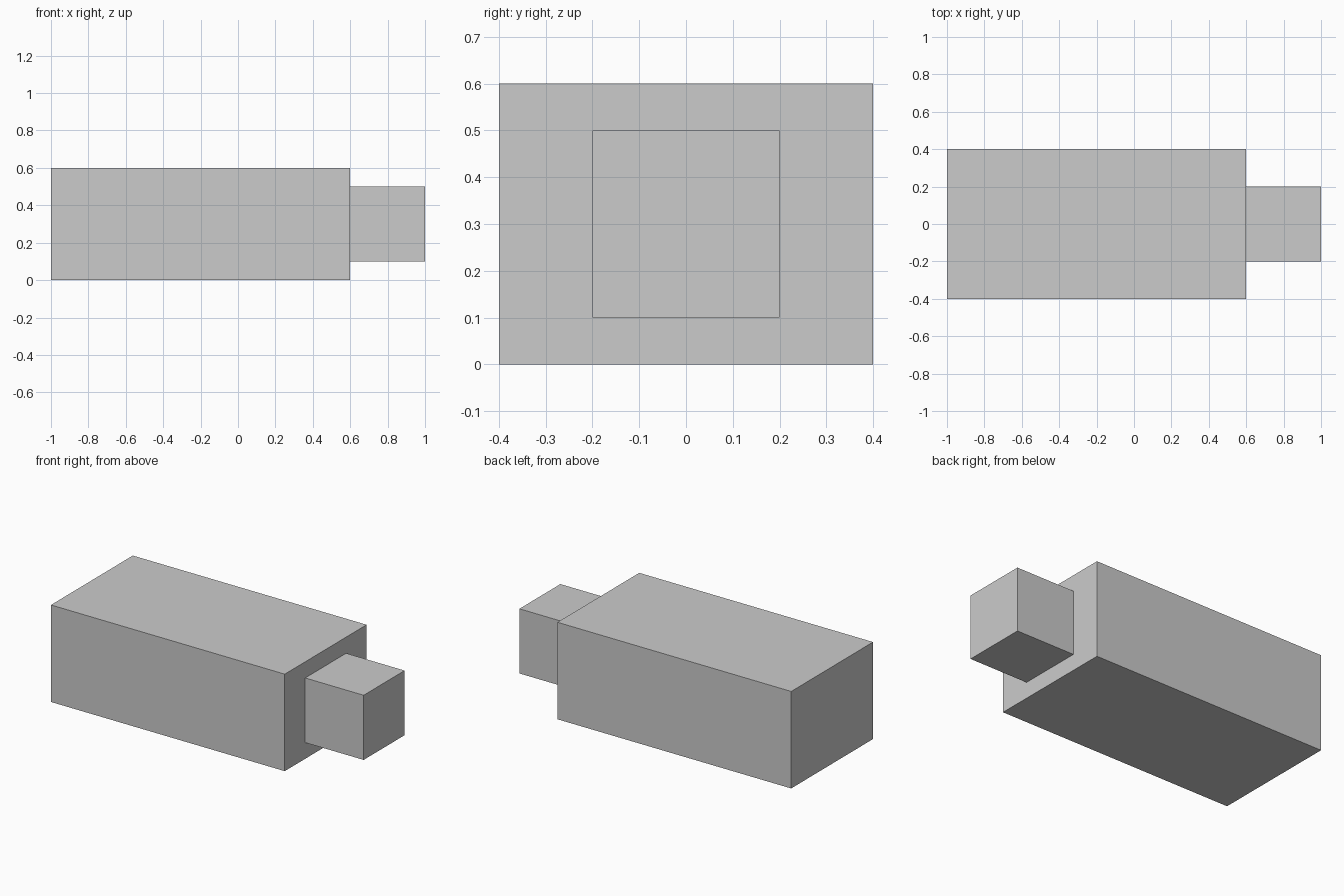
import bpy

if "Cube" in bpy.data.objects:
    bpy.data.objects.remove(bpy.data.objects["Cube"])


def box(name, lo, hi):
    """Add a box spanning two opposite corners."""
    centre = [(a + b) / 2 for a, b in zip(lo, hi)]
    bpy.ops.mesh.primitive_cube_add(size=1, location=centre)
    obj = bpy.context.object
    obj.name = name
    obj.scale = [b - a for a, b in zip(lo, hi)]
    bpy.ops.object.transform_apply(location=False, rotation=False, scale=True)
    return obj


# Main block
box("body", (-1.0, -0.4, 0.0), (0.6, 0.4, 0.6))

# Smaller block on the right end
box("end_block", (0.6, -0.2, 0.1), (1.0, 0.2, 0.5))
